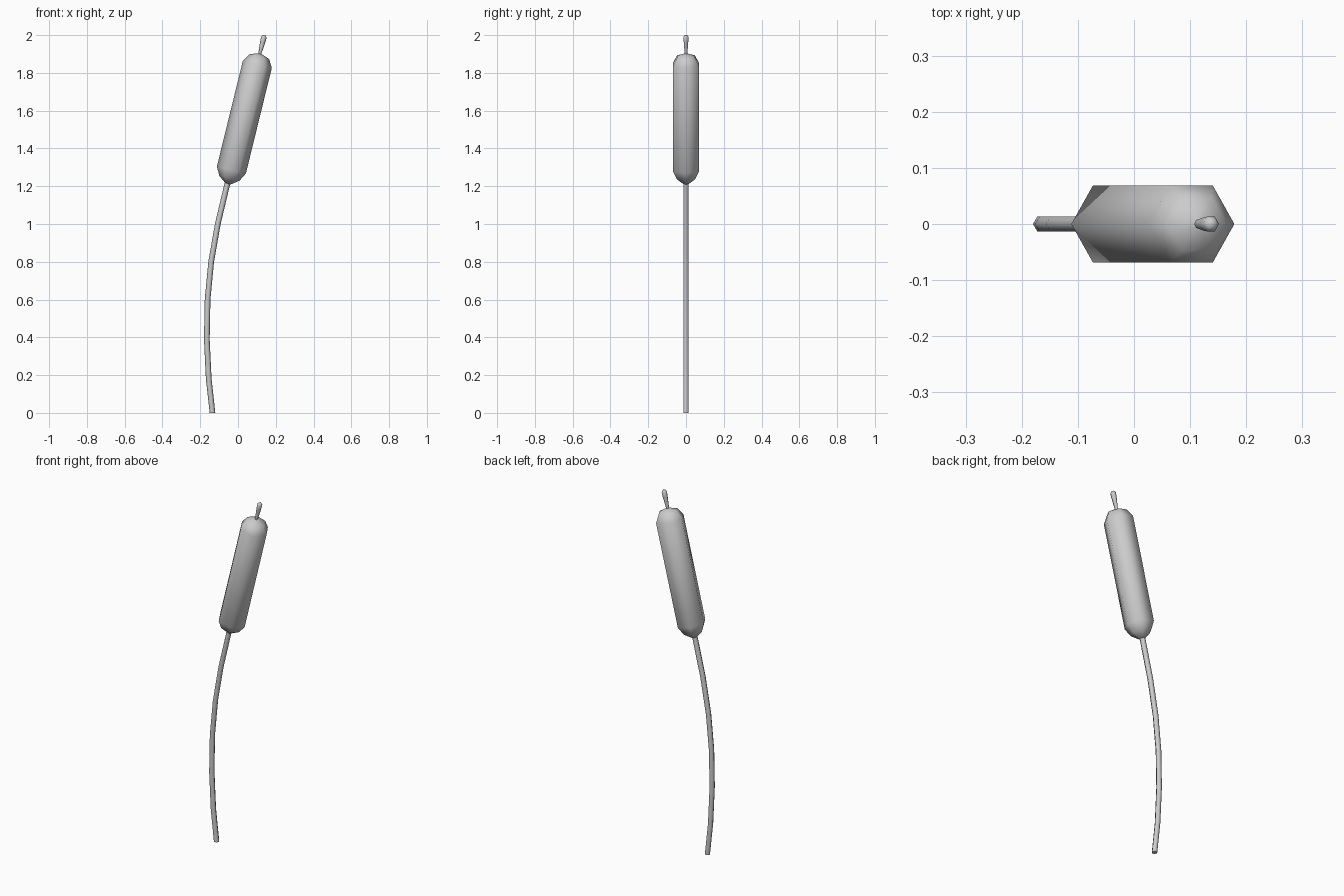
import bpy, bmesh, math
from mathutils import Vector

if "Cube" in bpy.data.objects:
    bpy.data.objects.remove(bpy.data.objects["Cube"])

SIDES = 6


def loft(name, stations):
    """Hexagonal tube through (x, z, radius) stations, rings square to the path."""
    bm = bmesh.new()
    pts = [Vector((x, 0, z)) for x, z, r in stations]
    rings = []
    for i, (x, z, r) in enumerate(stations):
        t = (pts[min(i + 1, len(pts) - 1)] - pts[max(i - 1, 0)]).normalized()
        side = Vector((t.z, 0, -t.x))
        ring = []
        for k in range(SIDES):
            a = 2 * math.pi * k / SIDES
            ring.append(bm.verts.new(pts[i] + side * r * math.cos(a)
                                     + Vector((0, r * math.sin(a), 0))))
        rings.append(ring)
    for a, b in zip(rings, rings[1:]):
        for k in range(SIDES):
            n = (k + 1) % SIDES
            bm.faces.new((a[k], a[n], b[n], b[k]))
    bm.faces.new(rings[0][::-1])
    bm.faces.new(rings[-1])
    # level the foot on the ground
    for v in bm.verts:
        if v.co.z < 0.02:
            v.co.z = 0
    bm.normal_update()
    mesh = bpy.data.meshes.new(name)
    bm.to_mesh(mesh)
    bm.free()
    obj = bpy.data.objects.new(name, mesh)
    bpy.context.collection.objects.link(obj)
    bpy.ops.object.select_all(action='DESELECT')
    obj.select_set(True)
    bpy.context.view_layer.objects.active = obj
    bpy.ops.object.shade_smooth_by_angle(angle=math.radians(75))
    return obj


# curved stem
loft("stem", [(-0.135, 0.0, 0.015), (-0.155, 0.18, 0.015), (-0.165, 0.39, 0.015),
              (-0.161, 0.60, 0.015), (-0.142, 0.80, 0.015), (-0.107, 1.00, 0.015),
              (-0.056, 1.215, 0.015)])


# seed head, given as (distance along the axis, radius)
def along(base, tilt, profile):
    s, c = math.sin(tilt), math.cos(tilt)
    return [(base[0] + d * s, base[1] + d * c, r) for d, r in profile]


TILT = math.radians(13.8)
loft("seed_head", along((-0.035, 1.286), TILT,
     [(-0.075, 0.015), (-0.045, 0.055), (0.0, 0.079),
      (0.575, 0.079), (0.618, 0.054), (0.634, 0.009)]))

# thin tip that swells at the end
loft("tip", along((0.115, 1.90), TILT,
     [(0.0, 0.008), (0.07, 0.014), (0.092, 0.015), (0.102, 0.008)]))
